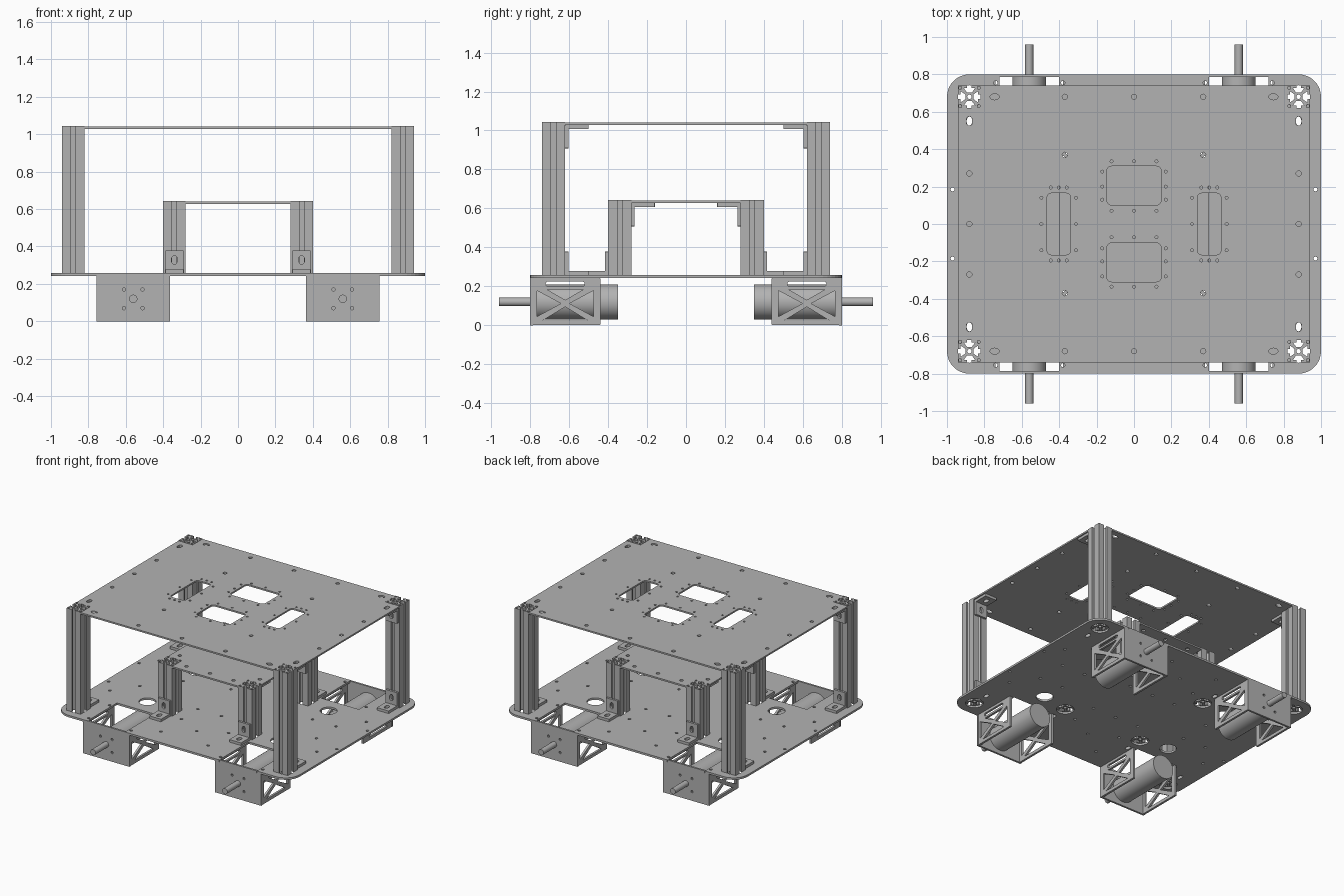
import bpy
from math import sin, cos, pi
from mathutils import Matrix

if "Cube" in bpy.data.objects:
    bpy.data.objects.remove(bpy.data.objects["Cube"])

grey = bpy.data.materials.new("aluminium grey")
grey.use_nodes = True
colour = (0.45, 0.45, 0.45, 1)
grey.diffuse_color = colour
grey.node_tree.nodes["Principled BSDF"].inputs["Base Color"].default_value = colour


def oval(x, y, rx, ry=None, n=16):
    ry = ry or rx
    return [(x + rx * cos(2 * pi * i / n), y + ry * sin(2 * pi * i / n)) for i in range(n)]


def rounded(x, y, hx, hy, r, n=5):
    """Rounded rectangle loop, half sizes hx and hy."""
    pts = []
    for k, (sx, sy) in enumerate([(1, 1), (-1, 1), (-1, -1), (1, -1)]):
        for i in range(n + 1):
            a = (k + i / n) * pi / 2
            pts.append((x + sx * (hx - r) + r * cos(a), y + sy * (hy - r) + r * sin(a)))
    return pts


def four_way(quarter):
    """Complete an outline from its +x +y quarter."""
    flip = quarter[::-1]
    return (quarter + [(-x, y) for x, y in flip]
            + [(-x, -y) for x, y in quarter] + [(x, -y) for x, y in flip])


def mirrored(points):
    return sorted({(sx * x, sy * y) for x, y in points for sx in (1, -1) for sy in (1, -1)})


def sheet(name, loops, z0, z1, turn=None):
    """Extrude an outline with holes from z0 to z1 as a mesh."""
    curve = bpy.data.curves.new(name, 'CURVE')
    curve.dimensions = '2D'
    curve.fill_mode = 'BOTH'
    curve.extrude = (z1 - z0) / 2
    for loop in loops:
        s = curve.splines.new('POLY')
        s.points.add(len(loop) - 1)
        for p, (x, y) in zip(s.points, loop):
            p.co = (x, y, 0, 1)
        s.use_cyclic_u = True
        s.use_smooth = False
    temp = bpy.data.objects.new(name, curve)
    bpy.context.collection.objects.link(temp)
    deps = bpy.context.evaluated_depsgraph_get()
    mesh = bpy.data.meshes.new_from_object(temp.evaluated_get(deps))
    bpy.data.objects.remove(temp)
    mesh.name = name
    mesh.transform(Matrix.Translation((0, 0, (z0 + z1) / 2)))
    if turn:
        mesh.transform(turn)
    mesh.materials.clear()
    mesh.materials.append(grey)
    return mesh


def place(name, mesh, loc=(0, 0, 0), rot=(0, 0, 0)):
    ob = bpy.data.objects.new(name, mesh)
    ob.location, ob.rotation_euler = loc, rot
    bpy.context.collection.objects.link(ob)
    return ob


def rod(name, r, x, z, y0, y1, spin):
    """Smooth cylinder along y."""
    bpy.ops.mesh.primitive_cylinder_add(vertices=40, radius=r, depth=abs(y1 - y0),
                                        location=(x, (y0 + y1) / 2, z), rotation=(pi / 2, 0, spin))
    ob = bpy.context.object
    ob.name = name
    ob.data.materials.append(grey)
    bpy.ops.object.shade_smooth_by_angle()


# Turns a flat profile upright: profile (x, y) becomes (x, z) or (y, z)
facing_y = Matrix.Rotation(pi / 2, 4, 'X')
facing_x = Matrix.Rotation(pi / 2, 4, 'Z') @ facing_y

OUT, INN = (0.88, 0.68), (0.34, 0.34)
BASE, MID, TOP = 0.258, 0.64, 1.04

# Base plate: rounded corners, open notches above the motors
corner = [(0.88 + 0.12 * cos(a * pi / 16), 0.68 + 0.12 * sin(a * pi / 16)) for a in range(9)]
notch = [(0.72, 0.8), (0.72, 0.44), (0.4, 0.44), (0.4, 0.8)]
holes = [oval(x, y, 0.062, n=24) for x, y in mirrored([OUT, INN])]
holes += [oval(x, y, 0.06, n=24) for x, y in mirrored([(0.56, 0.3)])]
small = [(0.38, 0.755), (0.74, 0.755), (0.38, 0.5), (0.74, 0.5), (0.97, 0.185), (0.2, 0.65),
         (0, 0.5), (0.2, 0.2), (0, 0.2), (0.2, 0.4), (0.55, 0.12), (0.75, 0.12), (0.88, 0.3)]
holes += [oval(x, y, 0.011, n=8) for x, y in mirrored(small)]
holes += [oval(x, y, 0.015, 0.025) for x, y in mirrored([(0.88, 0.55), (0.34, 0.47)])]
place("base_plate", sheet("base_plate", [four_way(corner + notch)] + holes, 0.243, BASE))

# Top plate: notched corners, four windows, rows of screw holes
holes = [rounded(0, s * 0.205, 0.145, 0.104, 0.025) for s in (1, -1)]
holes += [rounded(s * 0.402, 0, 0.063, 0.165, 0.025) for s in (1, -1)]
holes += [oval(x, y, 0.014, n=12) for x, y in
          mirrored([(0.37, 0.68), (0, 0.68), (0.88, 0.27), (0.88, 0), (0.37, 0.37)])]
holes += [oval(x, y, 0.025, 0.016) for x, y in mirrored([(0.745, 0.68)])]
holes += [rounded(x, y, 0.015, 0.024, 0.014) for x, y in mirrored([(0.88, 0.55)])]
tiny = [(0.17, y) for y in (0.13, 0.2, 0.28)] + [(x, y) for x in (0, 0.12) for y in (0.07, 0.335)]
tiny += [(x, y) for x in (0.31, 0.495) for y in (0, 0.14)]
tiny += [(x, 0.195) for x in (0.36, 0.402, 0.445)]
holes += [oval(x, y, 0.008, n=8) for x, y in mirrored(tiny)]
outline = four_way([(0.94, 0.62), (0.82, 0.62), (0.82, 0.74)])
place("top_plate", sheet("top_plate", [outline] + holes, TOP - 0.012, TOP))

# Middle plate
outline = four_way([(0.4, 0.28), (0.28, 0.28), (0.28, 0.4)])
holes = [oval(x, y, 0.014, n=12) for x, y in mirrored([(0.34, 0.22), (0.2, 0.34), (0, 0.34)])]
place("middle_plate", sheet("middle_plate", [outline] + holes, MID - 0.012, MID))

# Slotted extrusion posts
side = [(0.06, -0.06), (0.06, -0.012), (0.047, -0.012), (0.047, -0.03), (0.022, -0.013),
        (0.022, 0.013), (0.047, 0.03), (0.047, 0.012), (0.06, 0.012)]
profile = []
for k in range(4):
    c, s = round(cos(k * pi / 2)), round(sin(k * pi / 2))
    profile += [(c * x - s * y, s * x + c * y) for x, y in side]
bores = [oval(0, 0, 0.012, n=12)]
bores += [rounded(x, y, 0.007, 0.007, 0.002, 2) for x, y in mirrored([(0.049, 0.049)])]
for label, spot, top in (("outer", OUT, TOP + 0.003), ("inner", INN, MID + 0.003)):
    post = sheet(label + "_post", [profile] + bores, BASE, top)
    for x, y in mirrored([spot]):
        place(label + "_post", post, (x, y, 0))

# Angle brackets fixing the posts to the plates
foot = sheet("bracket_foot", [rounded(0, 0.06, 0.05, 0.06, 0.004, 2), oval(0, 0.07, 0.016, 0.024)], 0, 0.02)
wall = sheet("bracket_wall", [rounded(0, 0.06, 0.05, 0.06, 0.004, 2), oval(0, 0.07, 0.016, 0.024)],
             -0.016, 0, facing_y)
for px, y, z, inward, down in ((0.88, 0.62, BASE, True, False), (0.88, 0.62, TOP - 0.012, True, True),
                               (0.34, 0.40, BASE, False, False), (0.34, 0.28, MID - 0.012, True, True)):
    for x, sy in mirrored([(px, 1)]):
        rot = (0, pi if down else 0, pi if (sy > 0) == inward else 0)
        place("bracket_foot", foot, (x, sy * y, z), rot)
        place("bracket_wall", wall, (x, sy * y, z), rot)

# Motor mounts: front plate and two trussed cheeks
face = [(-0.197, 0), (0.197, 0), (0.197, 0.243), (0.158, 0.243), (0.158, BASE),
        (-0.158, BASE), (-0.158, 0.243), (-0.197, 0.243)]
screws = [oval(x, 0.12 + y, 0.009, n=10) for x, y in mirrored([(0.05, 0.05)])]
front = sheet("mount_front", [face] + screws, 0.785, 0.8, facing_y)
truss = [rounded(-0.62, 0.122, 0.18, 0.121, 0.004, 2), rounded(-0.62, 0.212, 0.1, 0.012, 0.01)]
for s in (1, -1):
    truss.append([(-0.62 + s * 0.145, 0.045), (-0.62 + s * 0.145, 0.178), (-0.62 + s * 0.022, 0.112)])
truss.append([(-0.735, 0.025), (-0.505, 0.025), (-0.62, 0.095)])
truss.append([(-0.715, 0.185), (-0.525, 0.185), (-0.62, 0.13)])
cheek = sheet("mount_cheek", truss, -0.008, 0.008, facing_x)
for x, sy in mirrored([(0.56, 1)]):
    spin = pi if sy > 0 else 0
    place("mount_front", front, (x, 0, 0), (0, 0, spin))
    for dx in (-0.188, 0.188):
        place("mount_cheek", cheek, (x + dx, 0, 0), (0, 0, spin))
    rod("motor", 0.09, x, 0.12, sy * 0.785, sy * 0.35, spin)
    rod("motor_shaft", 0.022, x, 0.12, sy * 0.96, sy * 0.78, spin)
